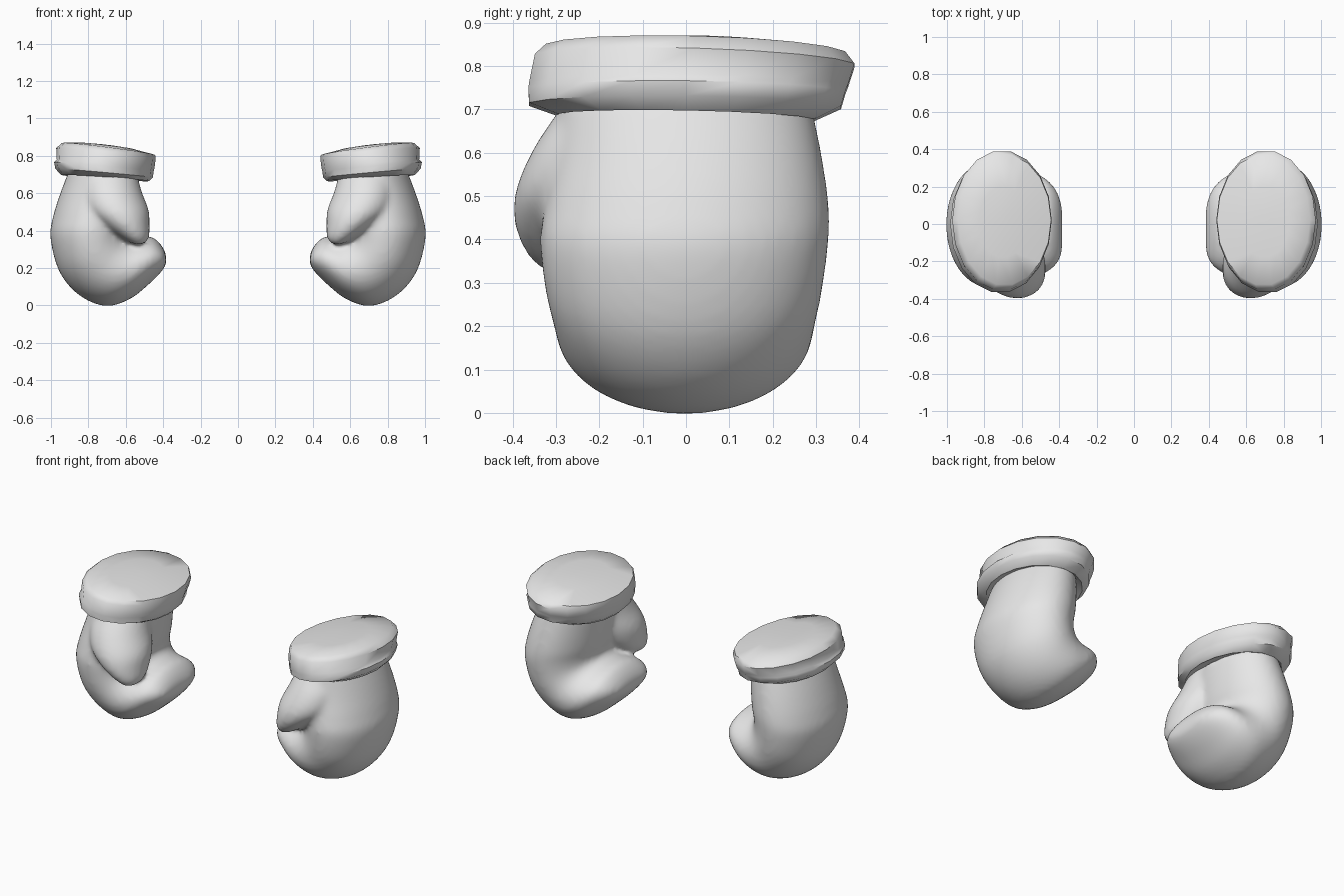
import bpy, bmesh, math
from mathutils import Vector

cube = bpy.data.objects.get("Cube")
if cube:
    bpy.data.objects.remove(cube, do_unlink=True)

grey = bpy.data.materials.new("soft grey")
grey.use_nodes = True
grey.diffuse_color = (0.8, 0.8, 0.8, 1)
grey.node_tree.nodes["Principled BSDF"].inputs["Base Color"].default_value = (0.8, 0.8, 0.8, 1)


def refine(rows, steps=4):
    """Smoothly interpolate between the rows of a section table."""
    padded = [rows[0]] + rows + [rows[-1]]
    result = []
    for p, a, b, q in zip(padded, padded[1:], padded[2:], padded[3:]):
        for s in range(steps):
            t = s / steps
            result.append([
                j + t / 2 * (k - i + t * (2 * i - 5 * j + 4 * k - l + t * (3 * (j - k) + l - i)))
                for i, j, k, l in zip(p, a, b, q)])
    return result + [rows[-1]]


def loft(bm, rings):
    """Skin a list of point rings and close both ends."""
    loops = [[bm.verts.new(p) for p in ring] for ring in rings]
    n = len(loops[0])
    for a, b in zip(loops, loops[1:]):
        for i in range(n):
            j = (i + 1) % n
            bm.faces.new((a[i], a[j], b[j], b[i]))
    bm.faces.new(loops[0])
    bm.faces.new(loops[-1])


def ellipse(center, u, v, n):
    """Ring of points around center with half axes u and v."""
    angles = [2 * math.pi * i / n for i in range(n)]
    return [center + u * math.cos(a) + v * math.sin(a) for a in angles]


def make_object(name, bm, side):
    for v in bm.verts:
        v.co.x *= side
    bmesh.ops.recalc_face_normals(bm, faces=bm.faces)
    mesh = bpy.data.meshes.new(name)
    bm.to_mesh(mesh)
    bm.free()
    mesh.materials.append(grey)
    obj = bpy.data.objects.new(name, mesh)
    bpy.context.collection.objects.link(obj)
    bpy.ops.object.select_all(action='DESELECT')
    obj.select_set(True)
    bpy.context.view_layer.objects.active = obj
    return obj


# Curled hand: outer x, z, palm x, z, half depth, depth centre
HAND = [
    (0.90, 0.73, 0.53, 0.69, 0.29, 0.0),
    (0.95, 0.60, 0.54, 0.57, 0.31, 0.005),
    (0.99, 0.47, 0.55, 0.48, 0.328, 0.002),
    (1.003, 0.36, 0.56, 0.43, 0.333, -0.004),
    (0.955, 0.18, 0.56, 0.40, 0.32, -0.005),
    (0.85, 0.055, 0.545, 0.385, 0.303, -0.004),
    (0.71, -0.003, 0.52, 0.375, 0.293, -0.003),
    (0.58, 0.033, 0.49, 0.37, 0.28, -0.005),
    (0.475, 0.115, 0.448, 0.36, 0.245, -0.01),
    (0.41, 0.18, 0.408, 0.32, 0.19, -0.02),
    (0.382, 0.225, 0.385, 0.275, 0.12, -0.03),
]

# Thumb: centre x, y, z, half width, half depth
THUMB = [
    (0.69, -0.12, 0.71, 0.15, 0.165),
    (0.68, -0.17, 0.61, 0.165, 0.182),
    (0.645, -0.212, 0.51, 0.168, 0.182),
    (0.60, -0.238, 0.43, 0.127, 0.157),
    (0.553, -0.262, 0.365, 0.078, 0.105),
    (0.53, -0.28, 0.328, 0.03, 0.05),
]

# Cuff: centre x, y, half width, half depth, z, slope in x, slope in y
CUFF = [
    (0.71, 0.0, 0.19, 0.26, 0.70, 0.06, -0.02),
    (0.71, 0.0, 0.235, 0.30, 0.681, 0.07, -0.02),
    (0.716, -0.002, 0.261, 0.365, 0.708, 0.09, -0.01),
    (0.717, 0.002, 0.266, 0.371, 0.742, 0.09, -0.01),
    (0.708, 0.006, 0.261, 0.373, 0.757, 0.09, -0.01),
    (0.706, 0.02, 0.266, 0.374, 0.812, 0.11, -0.03),
    (0.692, 0.022, 0.249, 0.35, 0.837, 0.13, -0.025),
    (0.70, 0.01, 0.13, 0.19, 0.855, 0.12, -0.01),
    (0.70, 0.01, 0.03, 0.05, 0.859, 0.12, 0.0),
]

for label, side in (("left", 1), ("right", -1)):
    # Mitten: hand and thumb fused into one soft skin
    bm = bmesh.new()
    rings = []
    for ox, oz, ix, iz, depth, cy in refine(HAND):
        outer, inner = Vector((ox, cy, oz)), Vector((ix, cy, iz))
        rings.append(ellipse((outer + inner) / 2, (outer - inner) / 2, Vector((0, depth, 0)), 48))
    loft(bm, rings)
    loft(bm, [ellipse(Vector((x, y, z)), Vector((w, 0, 0)), Vector((0, d, 0)), 32)
              for x, y, z, w, d in refine(THUMB)])
    mitten = make_object(label + "_mitten", bm, side)
    skin = mitten.modifiers.new("fuse", 'REMESH')
    skin.mode = 'VOXEL'
    skin.voxel_size = 0.014
    skin.use_smooth_shade = True
    soft = mitten.modifiers.new("soften", 'SMOOTH')
    soft.factor = 0.5
    soft.iterations = 12

    # Cuff: tilted oval band with a lower lip and a domed lid
    bm = bmesh.new()
    loft(bm, [ellipse(Vector((x, y, z)), Vector((w, 0, w * sx)), Vector((0, d, d * sy)), 18)
              for x, y, w, d, z, sx, sy in CUFF])
    make_object(label + "_cuff", bm, side)
    bpy.ops.object.shade_smooth_by_angle(angle=math.radians(48))
